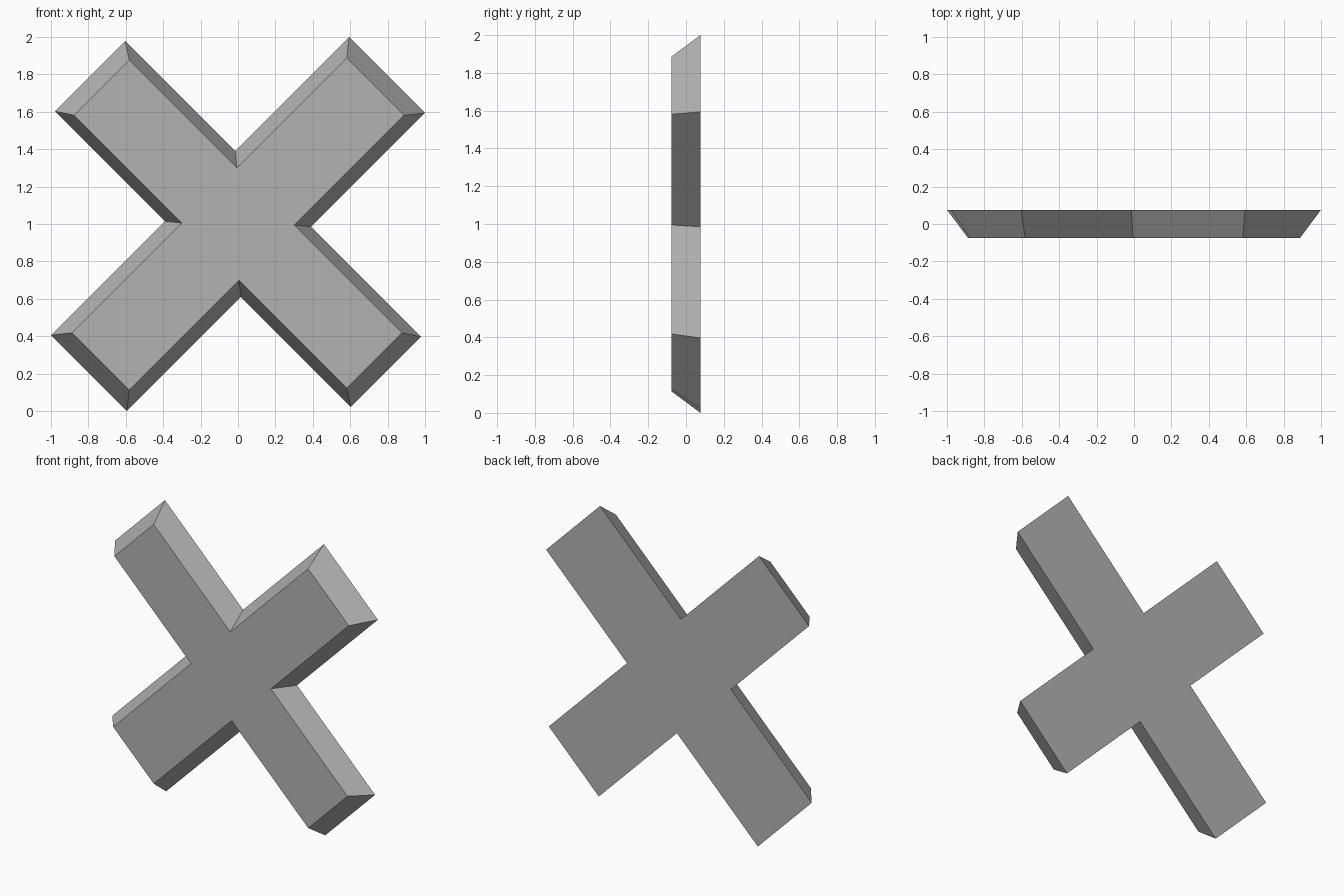
import bpy, bmesh, math
from mathutils import Matrix, Vector

if "Cube" in bpy.data.objects:
    bpy.data.objects.remove(bpy.data.objects["Cube"])


def cross_loop(bm, len_a, half_a, len_b, half_b, y):
    """Plus-shaped outline: bar A along x, bar B along z, turned 45 degrees."""
    pts = []
    for sx, sz in ((1, 1), (-1, 1), (-1, -1), (1, -1)):
        corner = [(len_a * sx, half_a * sz), (half_b * sx, half_a * sz),
                  (half_b * sx, len_b * sz)]
        pts += corner if sx * sz > 0 else corner[::-1]
    turn = Matrix.Rotation(math.radians(-45), 4, 'Y')
    return [bm.verts.new(turn @ Vector((x, y, z)) + Vector((0, 0, 1)))
            for x, z in pts]


bm = bmesh.new()
# Wide back outline and smaller front outline
back = cross_loop(bm, 1.127, 0.287, 1.119, 0.266, 0.076)
front = cross_loop(bm, 1.038, 0.216, 1.032, 0.209, -0.076)
bm.faces.new(back)
bm.faces.new(front)
# Sloped sides
n = len(back)
for i in range(n):
    j = (i + 1) % n
    bm.faces.new((back[i], back[j], front[j], front[i]))
bmesh.ops.recalc_face_normals(bm, faces=bm.faces)

mesh = bpy.data.meshes.new("bevelled_cross")
bm.to_mesh(mesh)
bm.free()
cross = bpy.data.objects.new("bevelled_cross", mesh)
bpy.context.collection.objects.link(cross)

# Darker grey surface
grey = bpy.data.materials.new("dark_grey")
grey.diffuse_color = (0.45, 0.45, 0.45, 1)
grey.use_nodes = True
grey.node_tree.nodes["Principled BSDF"].inputs["Base Color"].default_value = grey.diffuse_color
mesh.materials.append(grey)
